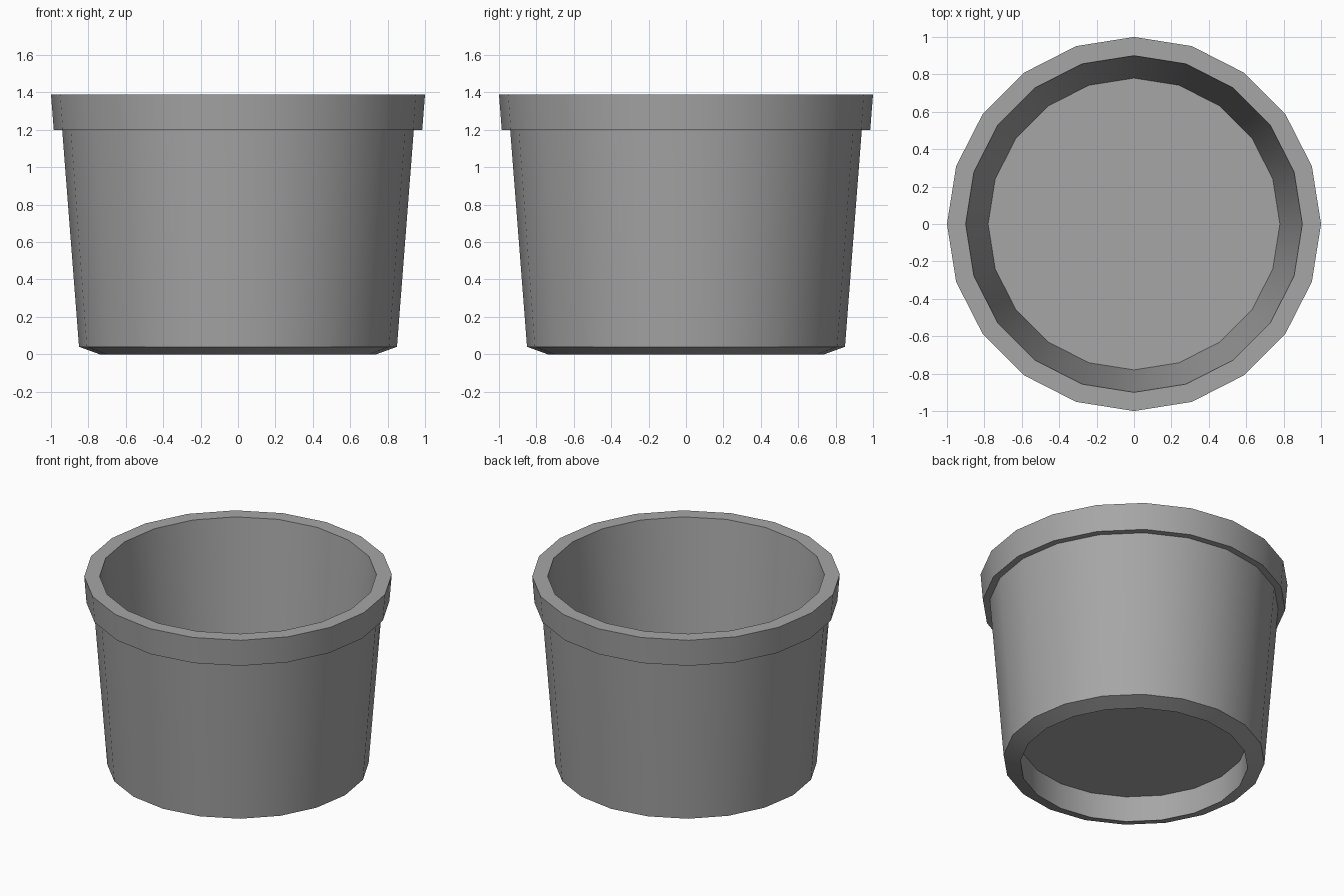
import bpy, bmesh, math

# Remove the default cube only
cube = bpy.data.objects.get("Cube")
if cube:
    bpy.data.objects.remove(cube, do_unlink=True)

SIDES = 20


def make_material(name, colour):
    mat = bpy.data.materials.new(name)
    mat.use_nodes = True
    mat.diffuse_color = colour
    mat.node_tree.nodes["Principled BSDF"].inputs["Base Color"].default_value = colour
    return mat


def lathe(name, profile, mat):
    """Turn a (radius, height) profile around z and close both ends."""
    bm = bmesh.new()
    rings = []
    for r, z in profile:
        angles = [2 * math.pi * i / SIDES for i in range(SIDES)]
        rings.append([bm.verts.new((r * math.cos(a), r * math.sin(a), z)) for a in angles])
    for low, high in zip(rings, rings[1:]):
        for i in range(SIDES):
            j = (i + 1) % SIDES
            bm.faces.new((low[i], low[j], high[j], high[i]))
    bm.faces.new(rings[0])
    bm.faces.new(rings[-1])
    bmesh.ops.recalc_face_normals(bm, faces=bm.faces)
    mesh = bpy.data.meshes.new(name)
    bm.to_mesh(mesh)
    bm.free()
    mesh.materials.append(mat)
    obj = bpy.data.objects.new(name, mesh)
    bpy.context.collection.objects.link(obj)
    bpy.ops.object.select_all(action="DESELECT")
    obj.select_set(True)
    bpy.context.view_layer.objects.active = obj
    bpy.ops.object.shade_smooth_by_angle(angle=math.radians(30))
    return obj


grey = make_material("plain grey", (0.38, 0.38, 0.38, 1))

# Hollow pot: recessed base, foot bevel, tapered wall, overhanging rim, inside wall and floor
lathe("pot", [
    (0.74, 0.185), (0.74, 0.0),      # recess under the base
    (0.85, 0.04), (0.94, 1.2),       # foot bevel and outer wall
    (0.985, 1.2), (1.0, 1.39),       # rim band
    (0.90, 1.39), (0.78, 0.25),      # inside wall down to the floor
], grey)
